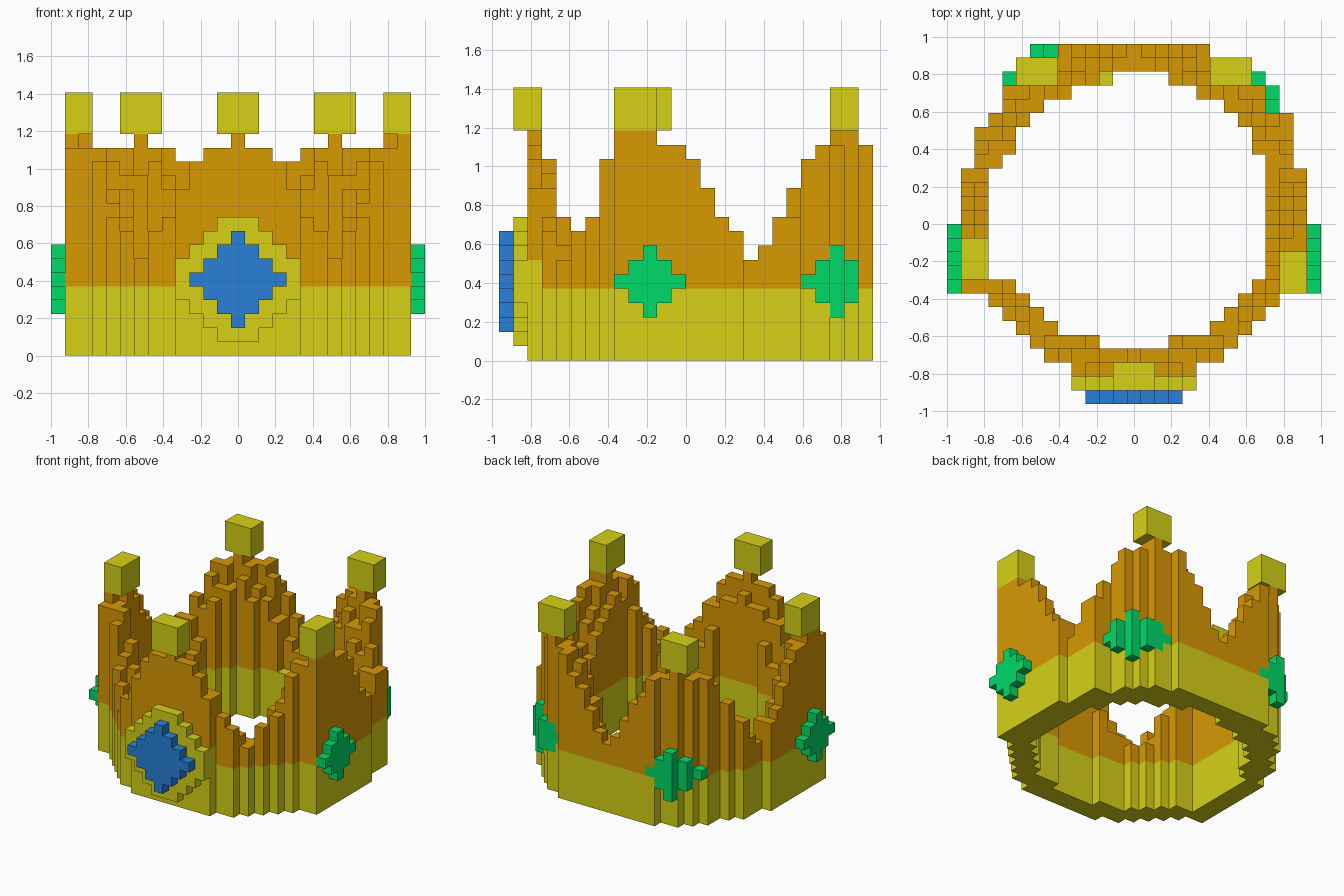
import bpy, bmesh, math

if "Cube" in bpy.data.objects:
    bpy.data.objects.remove(bpy.data.objects["Cube"], do_unlink=True)

V = 2 / 27                      # edge length of one cube
X0, Y0 = -1.0, -13 * V          # corner of the cube grid


def material(name, rgb):
    m = bpy.data.materials.new(name)
    m.use_nodes = True
    m.diffuse_color = (*rgb, 1)
    bsdf = next(n for n in m.node_tree.nodes if n.type == 'BSDF_PRINCIPLED')
    bsdf.inputs["Base Color"].default_value = (*rgb, 1)
    return m


YELLOW = material("pale_gold", (0.68, 0.64, 0.008))
BROWN = material("dark_gold", (0.69, 0.32, 0.001))
BLUE = material("blue_gem", (0.021, 0.215, 0.70))
GREEN = material("green_gem", (0.0, 0.70, 0.14))

# The four corners of each cube side, by outward direction
SIDES = {
    (1, 0, 0): ((1, 0, 0), (1, 1, 0), (1, 1, 1), (1, 0, 1)),
    (-1, 0, 0): ((0, 0, 0), (0, 0, 1), (0, 1, 1), (0, 1, 0)),
    (0, 1, 0): ((0, 1, 0), (0, 1, 1), (1, 1, 1), (1, 1, 0)),
    (0, -1, 0): ((0, 0, 0), (1, 0, 0), (1, 0, 1), (0, 0, 1)),
    (0, 0, 1): ((0, 0, 1), (1, 0, 1), (1, 1, 1), (0, 1, 1)),
    (0, 0, -1): ((0, 0, 0), (0, 1, 0), (1, 1, 0), (1, 0, 0)),
}


def cubes(name, cells, mats, rule=lambda k: 0):
    """Mesh the outer skin of a set of grid cells; rule picks the material by layer."""
    cells = set(cells)
    bm = bmesh.new()
    verts = {}

    def vert(p):
        if p not in verts:
            verts[p] = bm.verts.new((X0 + p[0] * V, Y0 + p[1] * V, p[2] * V))
        return verts[p]

    for i, j, k in sorted(cells):
        for d, corners in SIDES.items():
            if (i + d[0], j + d[1], k + d[2]) not in cells:
                f = bm.faces.new([vert((i + a, j + b, k + c)) for a, b, c in corners])
                f.material_index = rule(k)
    mesh = bpy.data.meshes.new(name)
    bm.to_mesh(mesh)
    bm.free()
    for m in mats:
        mesh.materials.append(m)
    bpy.context.collection.objects.link(bpy.data.objects.new(name, mesh))


def block(i0, i1, j0, j1, k0, k1):
    return [(i, j, k) for i in range(i0, i1 + 1)
            for j in range(j0, j1 + 1) for k in range(k0, k1 + 1)]


# Ring plan: inclusive cell spans for each row, front to back
PLAN = {
    2: [(9, 17)], 3: [(7, 19)], 4: [(6, 10), (16, 20)], 5: [(5, 7), (19, 21)],
    6: [(4, 6), (20, 22)], 7: [(3, 5), (21, 23)], 8: [(1, 4), (22, 25)],
    17: [(2, 3), (23, 24)], 18: [(2, 4), (22, 24)], 19: [(2, 4), (22, 24)],
    20: [(3, 5), (21, 24)], 21: [(4, 6), (20, 22)], 22: [(4, 8), (18, 22)],
    23: [(5, 10), (16, 21)], 24: [(6, 20)], 25: [(8, 18)],
}
for j in range(9, 17):
    PLAN[j] = [(1, 2), (23, 25)]

# Stepped profile of a point: degrees from its middle, height in cubes
STEPS = [(3, 16), (13, 15), (16, 14), (19, 13), (21.5, 12), (28, 10), (31, 9), (33.5, 8), (99, 7)]


def height(i, j):
    a = math.degrees(math.atan2(j - 13.5, i - 13))
    r = math.hypot(j - 13.5, i - 13)
    off = abs((a + 90 + 36) % 72 - 36)      # five points, one at the front
    drop = 3 if r < 10.2 else 2 if r < 11.2 else 0      # the inner layers are lower
    return max(7, next(h for limit, h in STEPS if off < limit) - drop)


# Front plate: stepped diamond set into the ring
plate = {(13 + a, j, 5 + c) for j in (1, 2) for a in range(-4, 5)
         for c in range(-4, 5) if abs(a) + abs(c) <= 5}
cubes("front_plate", plate, [YELLOW])

# Ring wall with a pale band along the bottom
wall = {(i, j, k) for j, spans in PLAN.items() for a, b in spans
        for i in range(a, b + 1) for k in range(height(i, j))}
wall |= set(block(11, 11, 23, 23, 0, 4))        # low bump inside the back
wall |= set(block(25, 25, 8, 8, 0, 15))         # full width under the left knob

# Blue front gem
cubes("front_gem", [(13 + a, 0, 5 + c) for a in range(-3, 4) for c in range(-3, 4)
                    if abs(a) + abs(c) <= 3], [BLUE])


# Green gems: columns of cubes, each given as (i, j, reach above and below the middle)
def gem(name, columns):
    cells = {(i, j, 5 + c) for i, j, r in columns for c in range(-r, r + 1)}
    cubes(name, cells, [GREEN])
    return cells


gems = set()
for name, i in (("left_gem", 26), ("right_gem", 0)):
    gems |= gem(name, [(i, 10 + b, 2 - abs(b)) for b in range(-2, 3)])
gems |= gem("back_left_gem", [(23, 21, 0), (23, 22, 1), (22, 23, 2),
                              (21, 24, 1), (20, 24, 1), (19, 24, 0)])
gems |= gem("back_right_gem", [(8, 25, 0), (7, 25, 1), (6, 25, 2), (5, 24, 1), (4, 23, 0)])

cubes("crown_wall", wall - plate - gems, [YELLOW, BROWN], lambda k: 0 if k < 5 else 1)

# Knobs on the five points
KNOBS = {
    "front_knob": (12, 14, 1, 2), "right_knob": (1, 2, 9, 11), "left_knob": (24, 25, 8, 10),
    "back_right_knob": (5, 7, 23, 24), "back_left_knob": (19, 21, 23, 24),
}
for name, span in KNOBS.items():
    cubes(name, block(*span, 16, 18), [YELLOW])
